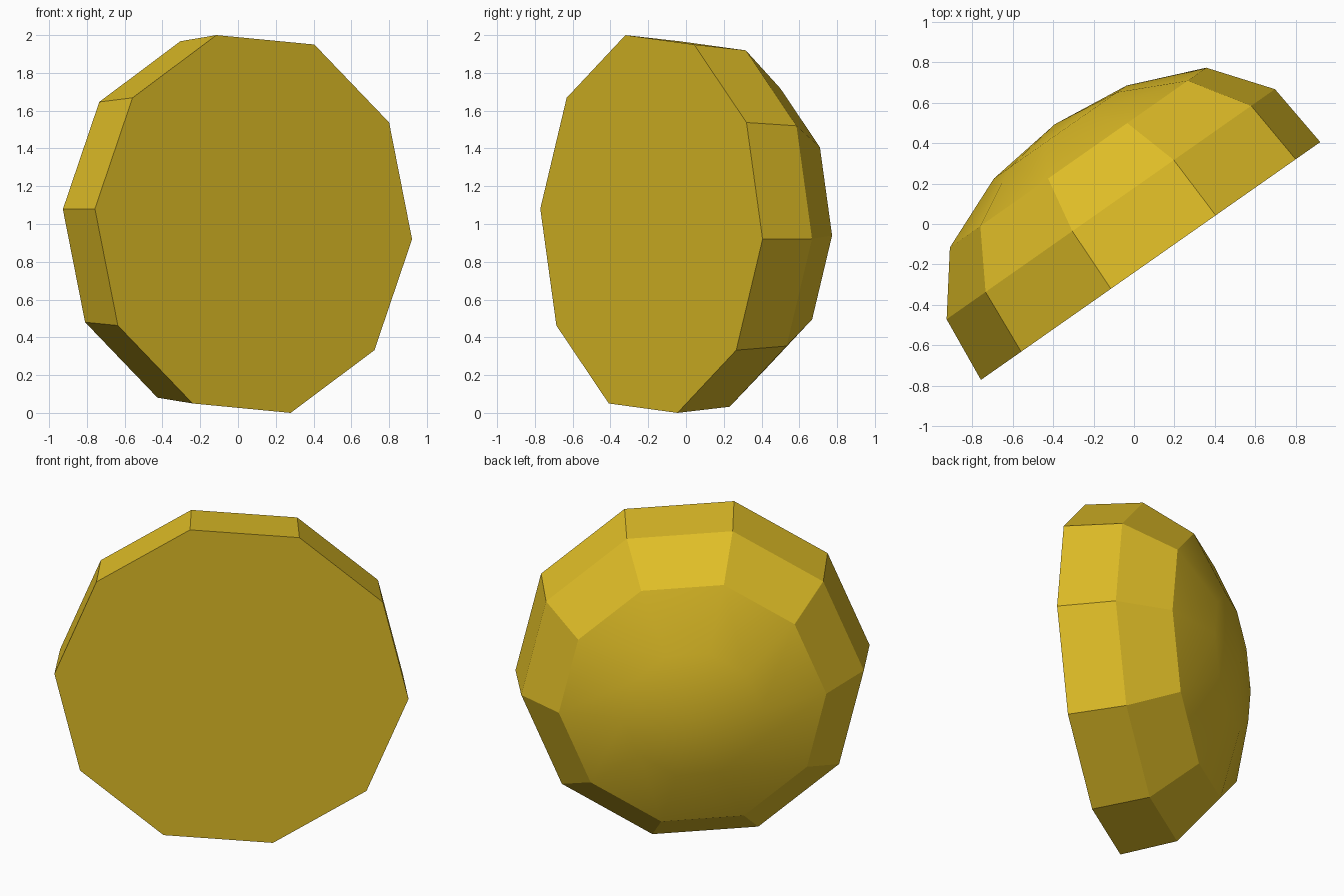
import bpy, bmesh, math
from mathutils import Vector

if "Cube" in bpy.data.objects:
    bpy.data.objects.remove(bpy.data.objects["Cube"])

SIDES = 10
START = math.radians(-4.5)
BASE = Vector((0.082, -0.183, 1.0))               # centre of the flat face
ACROSS = Vector((0.819, 0.574, 0)).normalized()   # along the flat face
OUT = Vector((-ACROSS.y, ACROSS.x, 0))            # direction the dome bulges
PROFILE = [(1.0284, 0.0), (0.995, 0.343), (0.777, 0.625), (0.402, 0.779)]
TIP = 0.826

gold = bpy.data.materials.new("golden yellow")
gold.diffuse_color = (0.74, 0.51, 0.02, 1)
gold.use_nodes = True
gold.node_tree.nodes["Principled BSDF"].inputs["Base Color"].default_value = gold.diffuse_color

bm = bmesh.new()


def ring(radius, depth):
    verts = []
    for k in range(SIDES):
        a = START + k * math.tau / SIDES
        verts.append(bm.verts.new(BASE + OUT * depth + ACROSS * radius * math.cos(a)
                                  + Vector((0, 0, radius * math.sin(a)))))
    return verts


# Flat ten-sided face
rings = [ring(r, d) for r, d in PROFILE]
bm.faces.new(rings[0])

# Bands of the dome: outer two faceted, inner ones smooth
for i in range(len(rings) - 1):
    for k in range(SIDES):
        n = (k + 1) % SIDES
        f = bm.faces.new((rings[i][k], rings[i + 1][k], rings[i + 1][n], rings[i][n]))
        f.smooth = i >= 2

# Cap of the dome
tip = bm.verts.new(BASE + OUT * TIP)
for k in range(SIDES):
    f = bm.faces.new((rings[-1][k], tip, rings[-1][(k + 1) % SIDES]))
    f.smooth = True

bmesh.ops.recalc_face_normals(bm, faces=bm.faces[:])

# Keep the border between faceted and smooth parts crisp
for e in bm.edges:
    if not all(f.smooth for f in e.link_faces):
        e.smooth = False

mesh = bpy.data.meshes.new("dome")
bm.to_mesh(mesh)
bm.free()
mesh.materials.append(gold)
dome = bpy.data.objects.new("dome", mesh)
bpy.context.collection.objects.link(dome)
